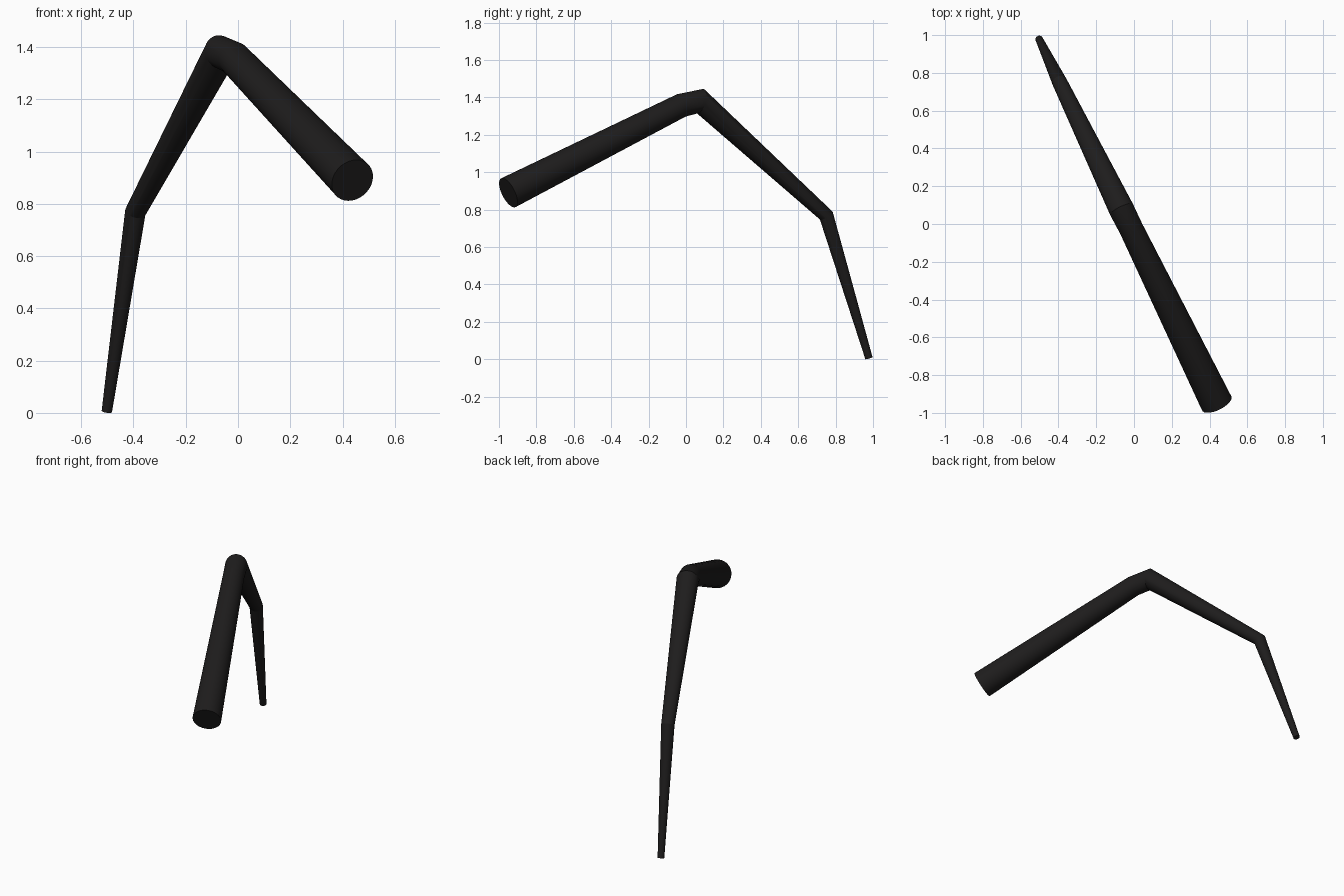
import bpy, bmesh
from math import cos, sin, pi
from mathutils import Vector

if "Cube" in bpy.data.objects:
    bpy.data.objects.remove(bpy.data.objects["Cube"])

SIDES = 32

# limb path: centre point and cross-section radius at each joint
PATH = [((0.438, -0.950, 0.890), 0.086),
        ((-0.015, -0.025, 1.357), 0.064),
        ((-0.066, 0.077, 1.380), 0.067),
        ((-0.393, 0.750, 0.768), 0.040),
        ((-0.502, 0.978, 0.006), 0.020)]


def tapered_tube(name, path):
    pts = [Vector(p) for p, _ in path]
    dirs = [(b - a).normalized() for a, b in zip(pts, pts[1:])]
    flat = pts[-1] - pts[0]
    side = Vector((-flat.y, flat.x, 0)).normalized()
    bm = bmesh.new()
    rings = []
    for i, (p, (_, r)) in enumerate(zip(pts, path)):
        # each ring lies in the plane that halves the bend
        d = (dirs[max(i - 1, 0)] + dirs[min(i, len(dirs) - 1)]).normalized()
        up = d.cross(side).normalized()
        rings.append([bm.verts.new(p + r * (side * cos(a) + up * sin(a)))
                      for a in (2 * pi * k / SIDES for k in range(SIDES))])
    for a, b in zip(rings, rings[1:]):
        for k in range(SIDES):
            n = (k + 1) % SIDES
            bm.faces.new((a[k], a[n], b[n], b[k]))
    bm.faces.new(rings[0])
    bm.faces.new(rings[-1])
    bmesh.ops.recalc_face_normals(bm, faces=bm.faces[:])
    mesh = bpy.data.meshes.new(name)
    bm.to_mesh(mesh)
    bm.free()
    obj = bpy.data.objects.new(name, mesh)
    bpy.context.collection.objects.link(obj)
    return obj


# jointed insect-like leg
leg = tapered_tube("jointed_leg", PATH)
mat = bpy.data.materials.new("black")
mat.diffuse_color = (0.013, 0.012, 0.012, 1)
mat.use_nodes = True
mat.node_tree.nodes["Principled BSDF"].inputs["Base Color"].default_value = mat.diffuse_color
leg.data.materials.append(mat)

bpy.context.view_layer.objects.active = leg
leg.select_set(True)
bpy.ops.object.shade_smooth_by_angle(angle=0.35)
